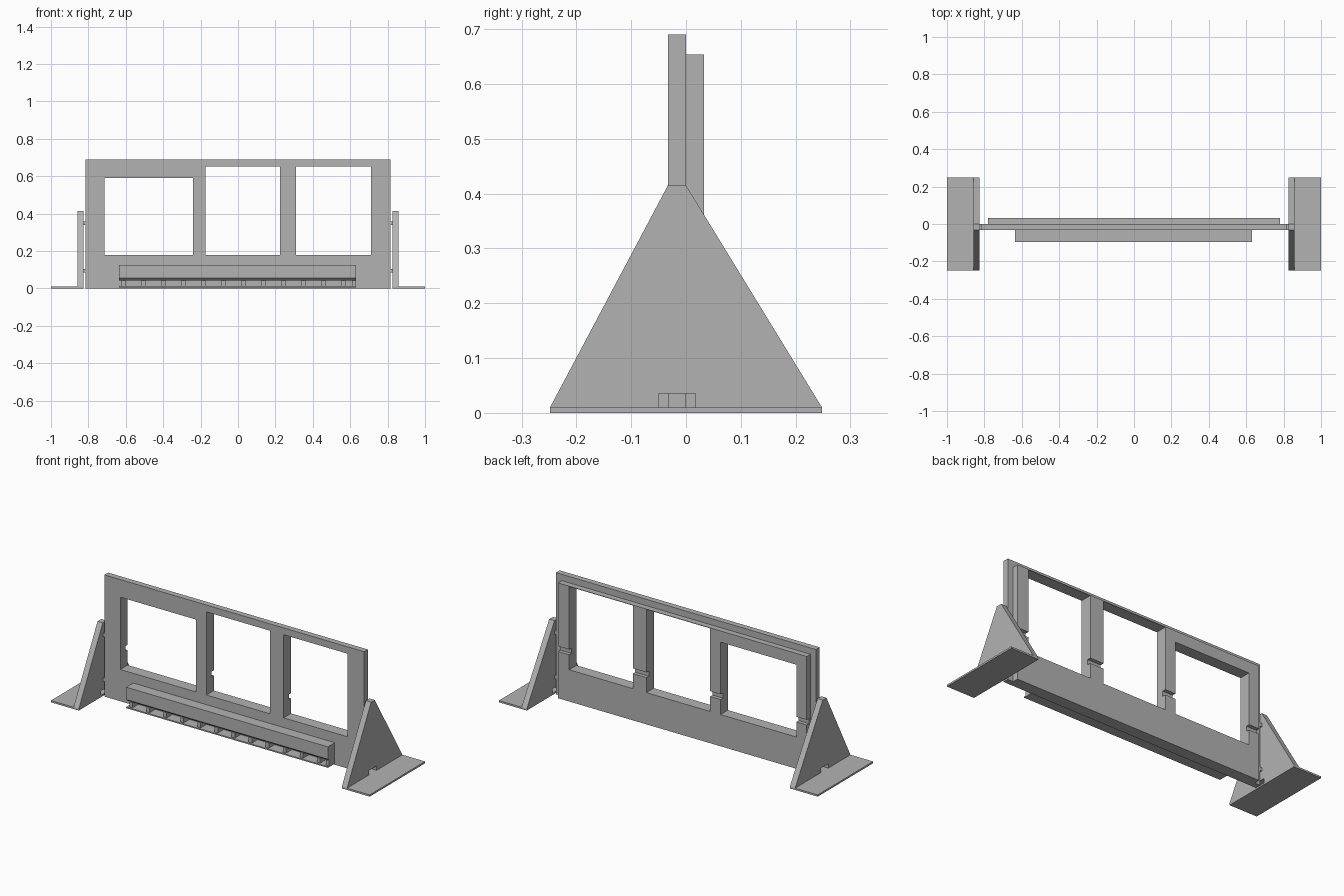
import bpy, bmesh

if "Cube" in bpy.data.objects:
    bpy.data.objects.remove(bpy.data.objects["Cube"])

grey = bpy.data.materials.new("plain_grey")
grey.diffuse_color = (0.45, 0.45, 0.45, 1)
grey.use_nodes = True
grey.node_tree.nodes["Principled BSDF"].inputs["Base Color"].default_value = grey.diffuse_color


def make_object(name, bm):
    bmesh.ops.recalc_face_normals(bm, faces=bm.faces)
    me = bpy.data.meshes.new(name)
    bm.to_mesh(me)
    bm.free()
    me.materials.append(grey)
    ob = bpy.data.objects.new(name, me)
    bpy.context.collection.objects.link(ob)
    return ob


def boxes(name, specs):
    """One object from (x0, x1, y0, y1, z0, z1) boxes."""
    bm = bmesh.new()
    for x0, x1, y0, y1, z0, z1 in specs:
        vs = bmesh.ops.create_cube(bm, size=1)["verts"]
        for v in vs:
            v.co = ((x0 + x1) / 2 + v.co.x * (x1 - x0),
                    (y0 + y1) / 2 + v.co.y * (y1 - y0),
                    (z0 + z1) / 2 + v.co.z * (z1 - z0))
    return make_object(name, bm)


def extrude_x(name, profile, x0, x1):
    """Extrude a (y, z) outline along x."""
    bm = bmesh.new()
    face = bm.faces.new([bm.verts.new((x0, y, z)) for y, z in profile])
    geo = bmesh.ops.extrude_face_region(bm, geom=[face])["geom"]
    for v in geo:
        if isinstance(v, bmesh.types.BMVert):
            v.co.x = x1
    return make_object(name, bm)


def cut(ob, specs):
    cutter = boxes("cutter", specs)
    cutter.hide_render = True
    mod = ob.modifiers.new("openings", 'BOOLEAN')
    mod.operation = 'DIFFERENCE'
    mod.solver = 'EXACT'
    mod.object = cutter
    bpy.context.view_layer.objects.active = ob
    bpy.ops.object.modifier_apply(modifier=mod.name)
    bpy.data.objects.remove(cutter)


# Window openings shared by both layers of the panel
windows = [(-0.715, -0.24, -0.2, 0.2, 0.18, 0.59),
           (-0.175, 0.225, -0.2, 0.2, 0.18, 0.651),
           (0.31, 0.71, -0.2, 0.2, 0.18, 0.651)]

# Front layer of the panel
front_panel = boxes("front_panel", [(-0.815, 0.815, -0.033, 0, 0, 0.69)])
cut(front_panel, windows)

# Back layer, with a horizontal groove across every upright
back_panel = boxes("back_panel", [(-0.78, 0.78, 0, 0.033, 0, 0.654)])
cut(back_panel, windows)
cut(back_panel, [(-0.9, 0.9, 0.012, 0.1, 0.265, 0.295)])

# Rail on the front with a chamfered lower edge
extrude_x("front_rail", [(-0.033, 0.125), (-0.095, 0.125), (-0.095, 0.055),
                         (-0.08, 0.042), (-0.033, 0.042)], -0.635, 0.63)

# Row of open cells under the rail
boxes("cell_shelf", [(-0.635, 0.63, -0.095, -0.033, 0.006, 0.013)])
pitch = 0.107
boxes("cell_dividers", [(-0.6125 + i * pitch - 0.01, -0.6125 + i * pitch + 0.01,
                         -0.085, -0.033, 0.013, 0.042) for i in range(12)]
      + [(0.61, 0.63, -0.085, -0.033, 0.013, 0.042)])

# Triangular feet on both ends
gusset = [(-0.248, 0.01), (-0.05, 0.01), (-0.05, 0.035), (0.017, 0.035),
          (0.017, 0.01), (0.248, 0.01), (0, 0.415), (-0.033, 0.415)]
for side, s in (("left", -1), ("right", 1)):
    extrude_x(side + "_gusset", gusset, s * 0.825, s * 0.858)
    xa, xb = sorted((s * 0.825, s))
    boxes(side + "_foot_base", [(xa, xb, -0.248, 0.248, 0, 0.01)])
    xa, xb = sorted((s * 0.815, s * 0.825))
    boxes(side + "_pins", [(xa, xb, -0.033, 0, z, z + 0.02)
                           for z in (0.085, 0.338)])
